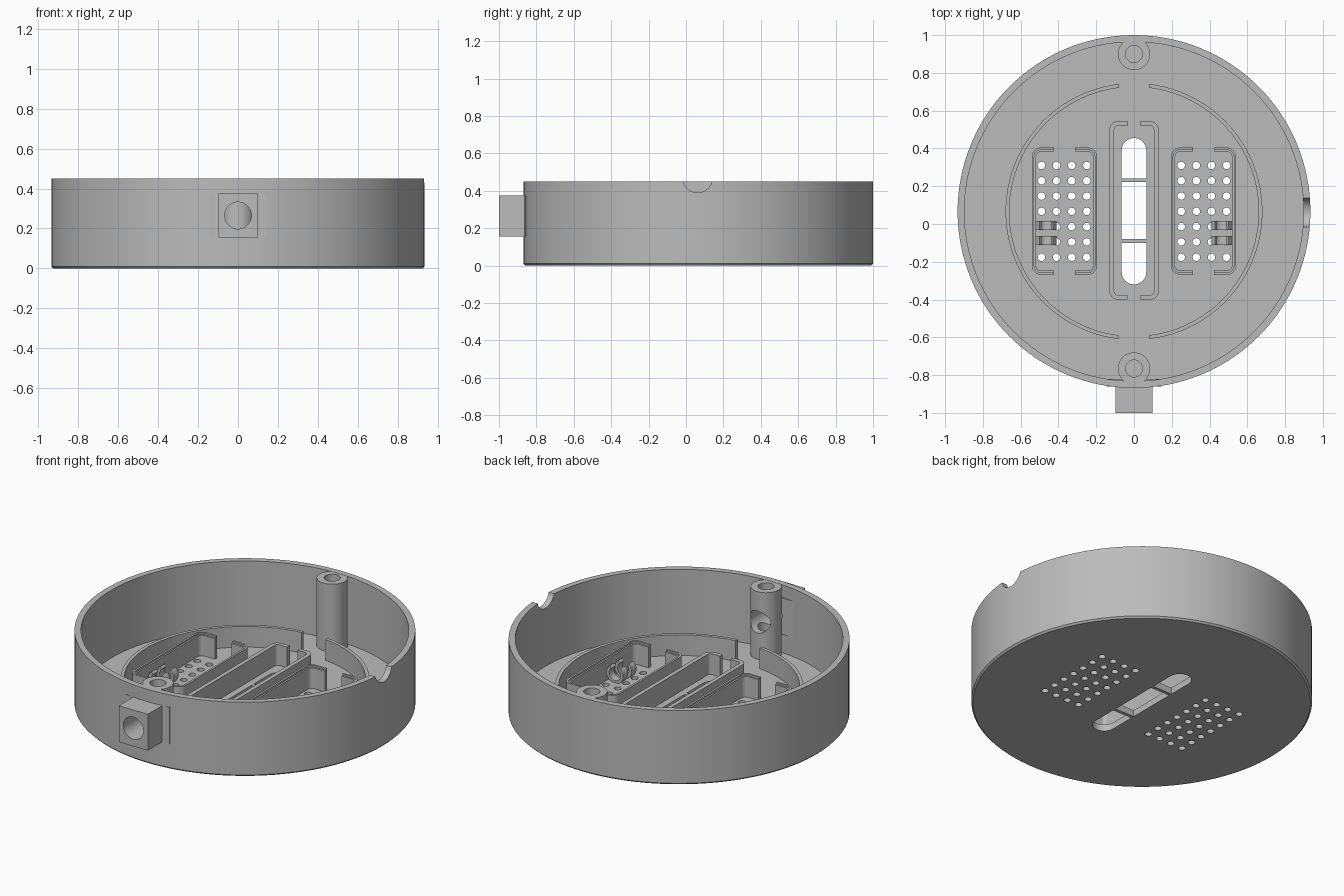
import bpy, bmesh
from math import sin, cos, pi, radians, asin, sqrt
from mathutils import Matrix, Vector

cube = bpy.data.objects.get("Cube")
if cube:
    bpy.data.objects.remove(cube, do_unlink=True)

grey = bpy.data.materials.new("plain grey")
grey.use_nodes = True
GREY = (0.5, 0.5, 0.5, 1)
grey.diffuse_color = GREY
grey.node_tree.nodes["Principled BSDF"].inputs["Base Color"].default_value = GREY

CY = 0.066          # centre of the round body
R, R_IN = 0.934, 0.898
H, FLOOR = 0.45, 0.04
PORT_Z = 0.265


def make(name, bm):
    bmesh.ops.recalc_face_normals(bm, faces=bm.faces)
    mesh = bpy.data.meshes.new(name)
    bm.to_mesh(mesh)
    bm.free()
    obj = bpy.data.objects.new(name, mesh)
    bpy.context.collection.objects.link(obj)
    mesh.materials.append(grey)
    return obj


def add_cyl(bm, centre, radius, depth, axis="Z", seg=32):
    turn = {"X": Matrix.Rotation(pi / 2, 4, "Y"),
            "Y": Matrix.Rotation(pi / 2, 4, "X"), "Z": Matrix()}[axis]
    bmesh.ops.create_cone(bm, cap_ends=True, segments=seg, radius1=radius, radius2=radius,
                          depth=depth, matrix=Matrix.Translation(centre) @ turn)


def add_box(bm, x, y, z):
    mid = Vector([(a + b) / 2 for a, b in (x, y, z)])
    size = [b - a for a, b in (x, y, z)]
    bmesh.ops.create_cube(bm, size=1, matrix=Matrix.Translation(mid) @ Matrix.Diagonal((*size, 1)))


def add_prism(bm, points, z0, z1):
    low = [bm.verts.new((x, y, z0)) for x, y in points]
    high = [bm.verts.new((x, y, z1)) for x, y in points]
    bm.faces.new(low)
    bm.faces.new(high)
    for i in range(len(low)):
        j = (i + 1) % len(low)
        bm.faces.new((low[i], low[j], high[j], high[i]))


def add_strip(bm, outer, inner, to3d, a, b):
    """Thick band between two matching paths, extruded from a to b."""
    rings = [[bm.verts.new(to3d(*p, k)) for p, k in ((o, a), (o, b), (i, b), (i, a))]
             for o, i in zip(outer, inner)]
    for r, s in zip(rings, rings[1:]):
        for k in range(4):
            n = (k + 1) % 4
            bm.faces.new((r[k], r[n], s[n], s[k]))
    bm.faces.new(rings[0])
    bm.faces.new(rings[-1])


def flat(x, y, z):
    return x, y, z


def arc(cx, cy, r, start, end, n):
    return [(cx + r * cos(start + (end - start) * i / n),
             cy + r * sin(start + (end - start) * i / n)) for i in range(n + 1)]


def cut(obj, cutter):
    mod = obj.modifiers.new("cut", "BOOLEAN")
    mod.operation, mod.solver, mod.object = "DIFFERENCE", "EXACT", cutter
    bpy.context.view_layer.objects.active = obj
    bpy.ops.object.modifier_apply(modifier=mod.name)


# Round shell: turned profile with a small chamfer under the rim
bm = bmesh.new()
profile = [(0, 0), (R - 0.01, 0), (R, 0.01), (R, H), (R_IN, H), (R_IN, FLOOR), (0, FLOOR)]
verts = [bm.verts.new((r, CY, z)) for r, z in profile]
edges = [bm.edges.new(pair) for pair in zip(verts, verts[1:])]
bmesh.ops.spin(bm, geom=verts + edges, cent=(0, CY, 0), axis=(0, 0, 1), angle=2 * pi, steps=128)
bmesh.ops.remove_doubles(bm, verts=bm.verts, dist=1e-4)
shell = make("round_shell", bm)

# Vent holes and the three windows of the middle slot
bm = bmesh.new()
for side in (-1, 1):
    for col in range(4):
        for row in range(7):
            add_cyl(bm, (side * (0.25 + 0.08 * col), 0.31 - 0.081 * row, 0.02), 0.02, 0.2, seg=16)
W, BAR = 0.065, 0.01
TOP, LOW = 0.232, -0.09
add_prism(bm, arc(0, 0.455 - W, W, 0, pi, 16) + [(-W, TOP + BAR), (W, TOP + BAR)], -0.1, 0.1)
add_prism(bm, arc(0, -0.32 + W, W, pi, 2 * pi, 16) + [(W, LOW - BAR), (-W, LOW - BAR)], -0.1, 0.1)
add_box(bm, (-W, W), (LOW + BAR, TOP - BAR), (-0.1, 0.1))
vents = make("vent_cutter", bm)

# Cable notch in the rim
bm = bmesh.new()
add_cyl(bm, (0.92, CY - 0.005, 0.47), 0.08, 0.2, "X")
notch = make("notch_cutter", bm)

# Cable port bore
bm = bmesh.new()
add_cyl(bm, (0, -0.85, PORT_Z), 0.067, 0.5, "Y", 48)
bore = make("port_cutter", bm)

# Screw posts and their bores
bm = bmesh.new()
for y in (0.9, -0.765):
    add_cyl(bm, (0, y, 0.27), 0.045, 0.46)
screw_bores = make("screw_cutter", bm)
posts = []
for name, y in (("back_post", 0.9), ("front_post", -0.765)):
    bm = bmesh.new()
    add_cyl(bm, (0, y, 0.2395), 0.085, 0.419, seg=48)
    posts.append(make(name, bm))

# Square cable port with its flange
bm = bmesh.new()
add_box(bm, (-0.097, 0.097), (-1, -0.84), (0.155, 0.375))
port = make("cable_port", bm)
bm = bmesh.new()
add_box(bm, (-0.145, 0.145), (-0.861, -0.82), (0.155, 0.375))
flange = make("port_flange", bm)

for obj, cutters in ((shell, (vents, notch, bore)), (posts[0], (screw_bores,)),
                     (posts[1], (screw_bores, bore)), (port, (bore,)), (flange, (bore, screw_bores))):
    for cutter in cutters:
        cut(obj, cutter)
for cutter in (vents, notch, bore, screw_bores):
    bpy.data.objects.remove(cutter, do_unlink=True)


def bracket(cx, cy, hw, hh, r, gap, inset, side):
    """Half of a rounded rectangle, open by gap at both ends."""
    hw, hh, r = hw - inset, hh - inset, max(r - inset, 0.004)
    pts = [(gap, hh)] + arc(hw - r, hh - r, r, pi / 2, 0, 6)
    pts += arc(hw - r, r - hh, r, 0, -pi / 2, 6) + [(gap, -hh)]
    return [(cx + side * x, cy + y) for x, y in pts]


# Inner fences: round ring, slot rails and vent frames
for side, word in ((-1, "right"), (1, "left")):
    bm = bmesh.new()
    paths = []
    for r in (0.68, 0.66):
        a = pi / 2 - asin(0.08 / r)
        paths.append([(side * x, y) for x, y in arc(0, CY, r, -a, a, 48)])
    add_strip(bm, *paths, flat, FLOOR - 0.01, 0.165)
    make(word + "_ring_fence", bm)

    bm = bmesh.new()
    add_strip(bm, *[bracket(0, 0.072, 0.13, 0.473, 0.045, 0.035, t, side) for t in (0, 0.025)],
              flat, FLOOR - 0.01, 0.165)
    make(word + "_slot_rail", bm)

    # Vent frames have a thin lip above a thicker wall
    bm = bmesh.new()
    for half in (-1, 1):
        for t, top in ((0.012, 0.175), (0.022, 0.165)):
            add_strip(bm, *[bracket(side * 0.368, 0.068, 0.173, 0.337, 0.05, 0.055, k, half)
                            for k in (0, t)], flat, FLOOR - 0.01, top)
    make(word + "_vent_frame", bm)

    # Open snap clips beside the vents
    bm = bmesh.new()
    for y in (-0.008, -0.088):
        rings = [arc(side * 0.465, FLOOR + 0.05, r, radians(130), radians(410), 24)
                 for r in (0.056, 0.038)]
        add_strip(bm, *rings, lambda x, z, k: (x, k, z), y - 0.024, y + 0.024)
    make(word + "_snap_clips", bm)

# Smooth curved walls, keep edges crisp
bpy.ops.object.select_all(action="DESELECT")
for obj in bpy.context.collection.objects:
    if obj.type == "MESH" and obj.data.materials and obj.data.materials[0] == grey:
        obj.select_set(True)
        bpy.context.view_layer.objects.active = obj
bpy.ops.object.shade_smooth_by_angle(angle=radians(30))
